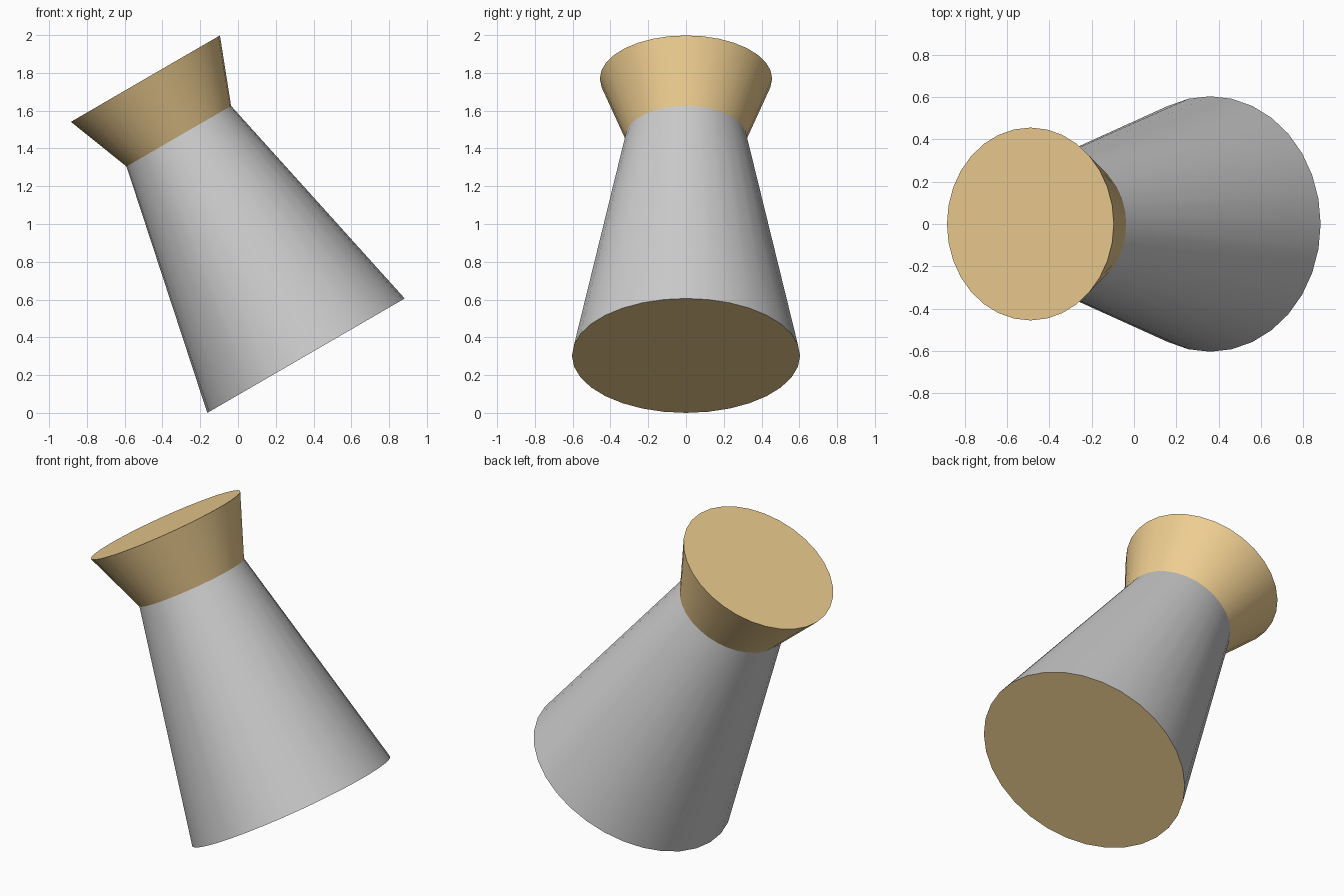
import bpy
import bmesh
from math import radians, cos, sin, pi
from mathutils import Matrix

if "Cube" in bpy.data.objects:
    bpy.data.objects.remove(bpy.data.objects["Cube"])

SIDES = 32
TILT = Matrix.Translation((0.36, 0, 0.303)) @ Matrix.Rotation(radians(-30.1), 4, 'Y')

tan = bpy.data.materials.new("tan")
tan.diffuse_color = (0.85, 0.61, 0.28, 1)
tan.use_nodes = True
tan.node_tree.nodes["Principled BSDF"].inputs["Base Color"].default_value = tan.diffuse_color


def lathe(name, rings, cap_start=False, cap_end=False, mat=None):
    """Revolve (radius, height) rings around the tilted axis."""
    bm = bmesh.new()
    loops = [[bm.verts.new((r * cos(2 * pi * i / SIDES), r * sin(2 * pi * i / SIDES), z))
              for i in range(SIDES)] for r, z in rings]
    for a, b in zip(loops, loops[1:]):
        for i in range(SIDES):
            j = (i + 1) % SIDES
            bm.faces.new((a[i], a[j], b[j], b[i])).smooth = True
    if cap_start:
        bm.faces.new(loops[0][::-1])
    if cap_end:
        bm.faces.new(loops[-1])
    mesh = bpy.data.meshes.new(name)
    bm.to_mesh(mesh)
    bm.free()
    if mat:
        mesh.materials.append(mat)
    obj = bpy.data.objects.new(name, mesh)
    bpy.context.collection.objects.link(obj)
    obj.matrix_world = TILT
    bpy.ops.object.select_all(action='DESELECT')
    obj.select_set(True)
    bpy.context.view_layer.objects.active = obj
    bpy.ops.object.shade_smooth_by_angle(angle=radians(30))
    return obj


# Tapered grey body
lathe("body", [(0.604, 0), (0.32, 1.343)])
# Flat base closing the wide end
lathe("base_disc", [(0.604, 0)], cap_start=True, mat=tan)
# Flared head with a flat top
lathe("flared_head", [(0.32, 1.343), (0.456, 1.695)], cap_end=True, mat=tan)
